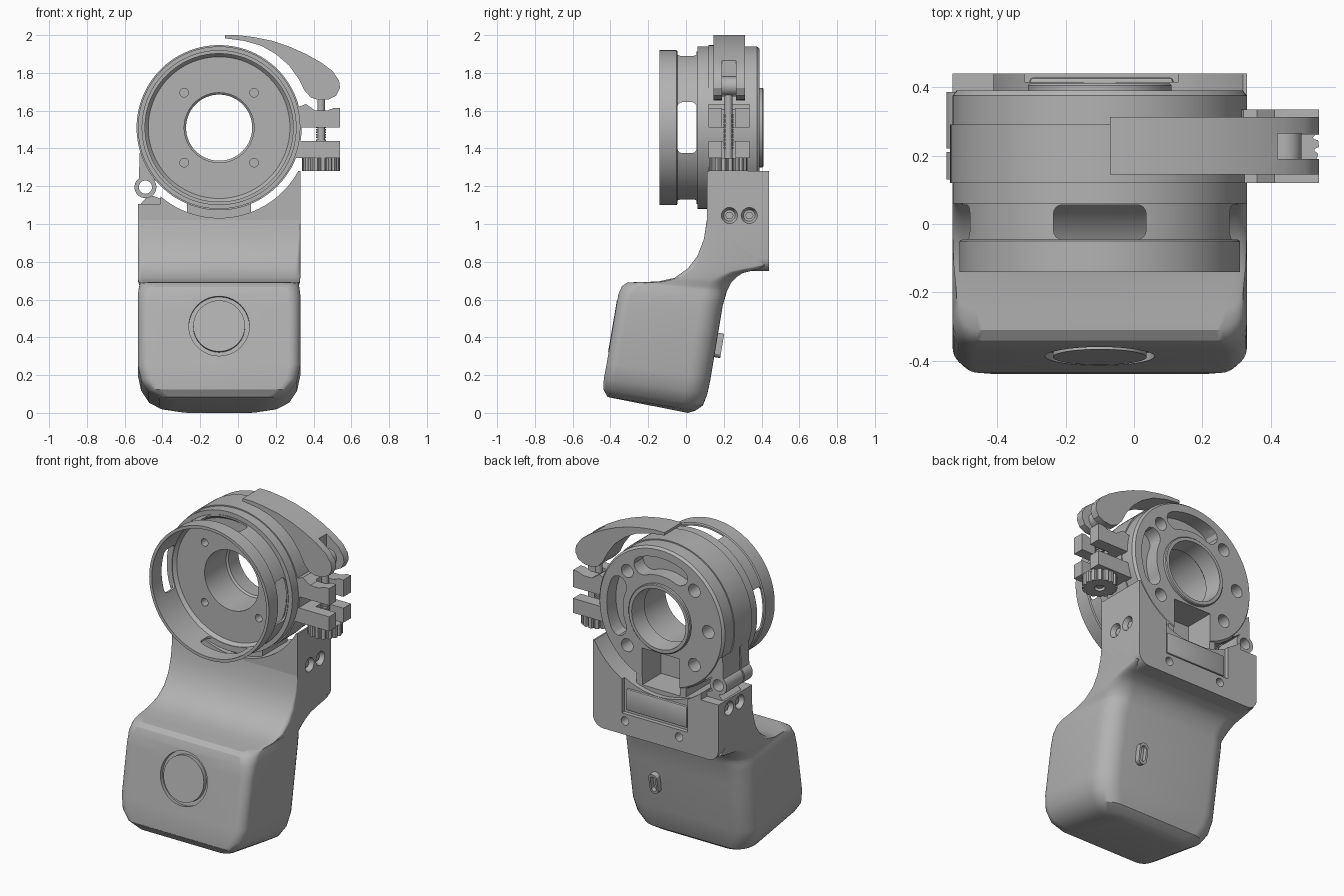
import bpy, bmesh, math
from math import sin, cos, pi, radians
from mathutils import Vector

if "Cube" in bpy.data.objects:
    bpy.data.objects.remove(bpy.data.objects["Cube"])

grey = bpy.data.materials.new("plain_grey")
grey.use_nodes = True
grey.diffuse_color = (0.45, 0.45, 0.45, 1)
grey.node_tree.nodes["Principled BSDF"].inputs["Base Color"].default_value = (0.45, 0.45, 0.45, 1)

CX, CZ = -0.10, 1.51   # axis of the round mount, also centre line of the body


# ---------- helpers ----------
def loft(name, rings, loop=False):
    """Skin a list of closed rings; loop joins last to first, otherwise ends are capped."""
    bm = bmesh.new()
    vs = [[bm.verts.new(p) for p in ring] for ring in rings]
    n = len(vs[0])
    for a, b in zip(vs, vs[1:] + (vs[:1] if loop else [])):
        for i in range(n):
            bm.faces.new((a[i], a[(i + 1) % n], b[(i + 1) % n], b[i]))
    if not loop:
        bm.faces.new(vs[0])
        bm.faces.new(vs[-1])
    bmesh.ops.recalc_face_normals(bm, faces=bm.faces)
    me = bpy.data.meshes.new(name)
    bm.to_mesh(me)
    bm.free()
    me.materials.append(grey)
    ob = bpy.data.objects.new(name, me)
    bpy.context.collection.objects.link(ob)
    return ob


def bevel(ob, width, test=lambda a, b: True, seg=4):
    bm = bmesh.new()
    bm.from_mesh(ob.data)
    edges = [e for e in bm.edges if test(e.verts[0].co, e.verts[1].co)]
    bmesh.ops.bevel(bm, geom=edges, offset=width, segments=seg, profile=0.5, affect='EDGES')
    bm.to_mesh(ob.data)
    bm.free()
    return ob


def along_y(name, pts, y0, y1):
    return loft(name, [[(x, y, z) for x, z in pts] for y in (y0, y1)])


def along_x(name, pts, x0, x1):
    return loft(name, [[(x, y, z) for y, z in pts] for x in (x0, x1)])


def box(name, x, y, z):
    return along_y(name, [(x[0], z[0]), (x[1], z[0]), (x[1], z[1]), (x[0], z[1])], *y)


def rod(name, a, b, r, n=32, r2=None):
    a, b = Vector(a), Vector(b)
    q = (b - a).to_track_quat('Z', 'Y')
    ring = lambda c, rr: [c + q @ Vector((rr * cos(2 * pi * i / n), rr * sin(2 * pi * i / n), 0)) for i in range(n)]
    return loft(name, [ring(a, r), ring(b, r if r2 is None else r2)])


def lathe(name, prof, n=112):
    """Revolve a closed (y, radius) profile about the mount axis."""
    return loft(name, [[(CX + r * cos(2 * pi * k / n), y, CZ + r * sin(2 * pi * k / n)) for y, r in prof]
                       for k in range(n)], loop=True)


def cut(ob, *cutters):
    for c in cutters:
        m = ob.modifiers.new("cut", 'BOOLEAN')
        m.operation, m.solver, m.object = 'DIFFERENCE', 'EXACT', c
        bpy.context.view_layer.objects.active = ob
        bpy.ops.object.modifier_apply(modifier=m.name)
        bpy.data.objects.remove(c)


# ---------- grip: rounded sections swept from the foot up into the neck ----------
def section(fy, fz, by, bz, hw, rf, rb):
    f, b = Vector((0, fy, fz)), Vector((0, by, bz))
    length = (b - f).length
    v = (b - f) / length
    pts = []
    for sx, near, r, start in ((1, False, rb, 0), (-1, False, rb, 90), (-1, True, rf, 180), (1, True, rf, 270)):
        for k in range(9):
            a = radians(start + k * 11.25)
            t = (r if near else length - r) + r * sin(a)
            pts.append(Vector((CX + sx * (hw - r) + r * cos(a), 0, 0)) + f + v * t)
    return pts


grip = loft("grip", [section(*s) for s in (
    (-.37, .075, .01, .0, .23, .05, .08),
    (-.415, .084, .05, .012, .317, .06, .1),
    (-.438, .125, .09, .04, .373, .06, .11),
    (-.435, .18, .113, .1, .413, .06, .12),
    (-.42, .26, .13, .18, .43, .06, .12),
    (-.37, .56, .18, .48, .43, .06, .12),
    (-.357, .63, .195, .57, .43, .07, .12),
    (-.34, .67, .21, .62, .425, .08, .12),
    (-.31, .69, .215, .64, .42, .08, .12),
    (-.25, .693, .225, .66, .42, .06, .12),
    (-.15, .695, .24, .69, .428, .04, .12),
    (-.06, .715, .27, .72, .43, .03, .11),
    (.01, .765, .30, .74, .43, .03, .08),
    (.06, .83, .34, .75, .43, .02, .05),
    (.095, .92, .38, .76, .43, .01, .03),
    (.11, 1.02, .42, .78, .43, .005, .01))])

# front button set in a round groove
nrm = Vector((0, -.986, .167))
face = Vector((CX, -.387, .46))
cut(grip, rod("groove", face - nrm * .025, face + nrm * .05, .16, 64))
rod("front_button", face - nrm * .04, face + nrm * .002, .137, 64)

# small rear switch guard
sw = Vector((.09, .157, .36))
back = Vector((0, .986, -.167))
up = Vector((0, .167, .986))


def pill(name, w, h, d0, d1):
    return loft(name, [[sw + back * d + Vector((w * cos(k * pi / 8), 0, 0))
                        + up * (w * sin(k * pi / 8) + (h if 0 < k < 8 else -h if k > 8 else 0))
                        for k in range(16)] for d in (d0, d1)])


guard = pill("rear_switch_guard", .03, .035, -.02, .035)
cut(guard, pill("guard_slot", .017, .03, .01, .1))

# ---------- cradle block behind the mount ----------
cradle = along_x("cradle_block", [(.11, 1.28), (.44, 1.28), (.44, .75), (.34, .75), (.2, .9), (.11, 1.0)],
                 CX - .43, CX + .43)
bevel(cradle, .07, lambda a, b: abs(a.x - b.x) < .01 and a.z < .76 and b.z < .76, 6)
cut(cradle,
    rod("arc", (CX, 0, CZ), (CX, .6, CZ), .478, 112),
    box("hinge_gap", (-.7, -.41), (0, .6), (1.105, 1.5)),
    box("door_recess", (-.32, .13), (.415, .6), (.88, 1.2)))
for x in (-.26, .11):
    cut(cradle, rod("screw_hole", (x, .38, .835), (x, .5, .835), .026, 24))
for s in (-1, 1):
    for y in (.23, .335):
        xs = CX + s * .43
        cut(cradle, rod("countersink", (xs - s * .03, y, 1.045), (xs + s * .01, y, 1.045), .03, 24, .047))
        rod("side_screw", (xs - s * .04, y, 1.045), (xs - s * .02, y, 1.045), .022, 6)
bevel(box("rear_door", (-.305, .115), (.40, .428), (.895, 1.03)), .01, seg=2)

# ---------- round mount: cup, flange and hub in one turned part ----------
mount = lathe("round_mount", [
    (-.14, .41), (-.05, .41), (-.045, .403), (.06, .403), (.06, .43), (.12, .43), (.12, .437), (.29, .437),
    (.29, .43), (.375, .43), (.39, .418), (.39, .21), (.405, .21), (.41, .205), (.41, .185), (.3, .175),
    (.29, .185), (.08, .185), (.08, .375), (.06, .392), (-.14, .392)])
w = .135
for cutter in (box("window", (CX - w, CX + w), (-.045, .056), (.9, 2.1)),
               box("window", (CX - .6, CX + .6), (-.045, .056), (CZ - w, CZ + w))):
    tall = cutter.dimensions.z > 1
    axis = 2 if tall else 0
    bevel(cutter, .025, lambda a, b: abs(a[axis] - b[axis]) > 1)
    cut(mount, cutter)
for sx in (-1, 1):
    for sz in (-1, 1):
        x, z = CX + sx * .185, CZ + sz * .185
        cut(mount, rod("floor_hole", (x, .0, z), (x, .14, z), .023, 20))


# rear pockets: round holes, curved slots and a square pocket
def polar(r, deg):
    return CX + r * cos(radians(deg)), CZ + r * sin(radians(deg))


for deg in (45, 135, 180, 225, 315):
    x, z = polar(.325, deg)
    cut(mount, rod("rear_hole", (x, .3, z), (x, .45, z), .04, 24))
for mid in (0, 90):
    arc = [mid - 24 + 4 * k for k in range(13)]
    ends = [[polar(.315 + .055 * cos(radians(t)), e + s * 10 * sin(radians(t))) for t in (30, 60, 90, 120, 150)]
            for e, s in ((mid + 24, 1), (mid - 24, -1))]
    outline = [polar(.37, d) for d in arc] + ends[0] + [polar(.26, d) for d in arc[::-1]] + ends[1][::-1]
    cut(mount, along_y("curved_slot", outline, .3, .45))
cut(mount, box("square_pocket", (CX - .13, CX + .13), (.2, .5), (CZ - .6, CZ - .22)))

# bridge joining mount and cradle under the pocket
bridge = box("mount_bridge", (CX - .17, CX + .17), (.14, .385), (1.0, 1.12))
cut(bridge, box("pocket", (CX - .13, CX + .13), (.2, .5), (1.06, 1.3)))

# ---------- hinge at the lower side of the clamp ----------
hx, hz = -.49, 1.195
circle = [(hx + .058 * cos(k * pi / 16), hz + .058 * sin(k * pi / 16)) for k in range(32)]
for name, y0, y1 in (("front_hinge_lug", .13, .21), ("rear_hinge_lug", .22, .385)):
    lug = along_y(name, circle, y0, y1)
    cut(lug, rod("pin_hole", (hx, 0, hz), (hx, .5, hz), .035, 24))
    along_y(name + "_arm", [(-.525, 1.24), (-.46, 1.245), (-.41, 1.21), (-.36, 1.22), (-.42, 1.3), (-.52, 1.38)],
            y0, y1)
along_y("hinge_foot", [(-.53, 1.09), (-.40, 1.09), (-.40, 1.13), (-.45, 1.15), (-.49, 1.135)], .2, .38)

# ---------- clamp ears, threaded rod, knob and lever ----------
RX, RY = .44, .225
upper = along_y("upper_clamp_ear", [(.27, 1.51), (.54, 1.51), (.54, 1.615), (.51, 1.615), (.47, 1.6),
                                    (.41, 1.6), (.36, 1.635), (.32, 1.62), (.27, 1.66)], .12, .335)
lower = along_y("lower_clamp_ear", [(.27, 1.35), (.54, 1.35), (.54, 1.44), (.27, 1.44)], .12, .335)
for ear in (upper, lower):
    cut(ear, box("rod_slot", (.40, .6), (.19, .26), (1.3, 1.7)))
rod("rod", (RX, RY, 1.29), (RX, RY, 1.74), .02, 20)
turns = [(1.40 + .0135 * k) for k in range(14)]
for z in turns:
    rod("rod_thread", (RX, RY, z), (RX, RY, z + .008), .026, 20)

knob = loft("clamp_knob", [[(RX + r * cos(k * pi / 48), RY + r * sin(k * pi / 48), z)
                            for k in range(96) for r in [.1 if k % 6 < 4 else .088]] for z in (1.28, 1.35)])
cut(knob, rod("knob_socket", (RX, RY, 1.2), (RX, RY, 1.30), .03, 24))

lever = along_y("cam_lever", [
    (-.07, 2.0), (.0, 2.0), (.08, 1.99), (.18, 1.97), (.27, 1.94), (.36, 1.9), (.44, 1.855), (.5, 1.81),
    (.535, 1.76), (.54, 1.72), (.52, 1.68), (.48, 1.66), (.43, 1.655), (.385, 1.67), (.35, 1.71), (.32, 1.77),
    (.27, 1.84), (.2, 1.9), (.12, 1.945), (.03, 1.97), (-.07, 1.983)], .145, .312)
cut(lever, box("fork_slot", (.42, .6), (.19, .265), (1.6, 1.89)),
    box("fork_slot_lower", (.38, .6), (.19, .265), (1.6, 1.73)))
rod("lever_pivot", (RX, .16, 1.73), (RX, .3, 1.73), .05, 32)

# ---------- shading ----------
for ob in list(bpy.context.scene.objects):
    if ob.type == 'MESH':
        bpy.ops.object.select_all(action='DESELECT')
        ob.select_set(True)
        bpy.context.view_layer.objects.active = ob
        bpy.ops.object.shade_smooth_by_angle(angle=radians(30))
